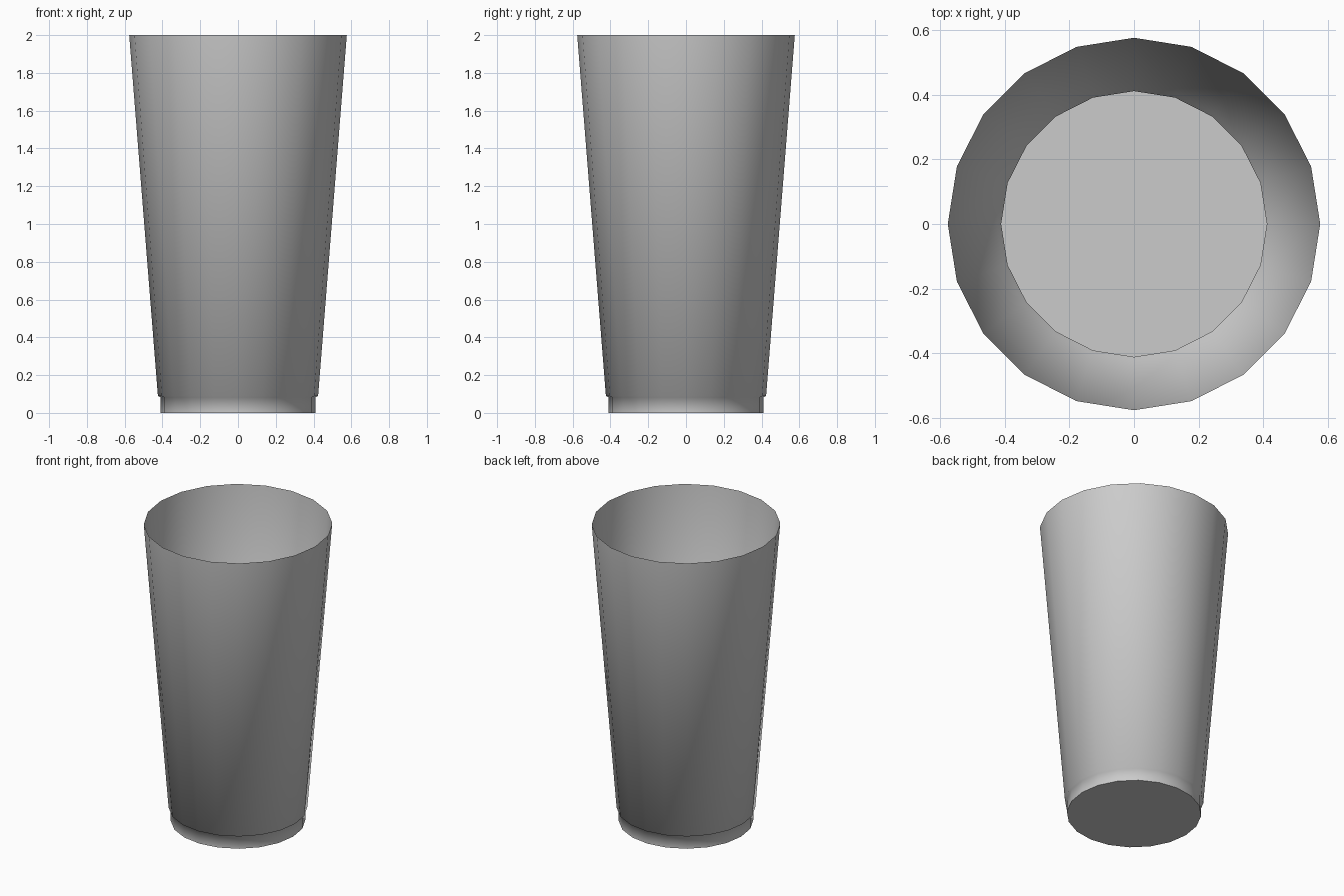
import bpy, bmesh
from math import cos, sin, tau, radians

if "Cube" in bpy.data.objects:
    bpy.data.objects.remove(bpy.data.objects["Cube"])

SIDES = 20
# Outer profile (radius, height): foot, small step, tapered wall
PROFILE = [(0.411, 0.0), (0.411, 0.083), (0.424, 0.089), (0.576, 2.0)]

bm = bmesh.new()
rings = [[bm.verts.new((r * cos(tau * i / SIDES), r * sin(tau * i / SIDES), z))
          for i in range(SIDES)] for r, z in PROFILE]

# Flat base
bm.faces.new(list(reversed(rings[0])))

# Thin wall, open at the top
for low, high in zip(rings, rings[1:]):
    for i in range(SIDES):
        j = (i + 1) % SIDES
        bm.faces.new((low[i], low[j], high[j], high[i]))

mesh = bpy.data.meshes.new("tumbler")
bm.to_mesh(mesh)
bm.free()
cup = bpy.data.objects.new("tumbler", mesh)
bpy.context.collection.objects.link(cup)

# Smooth wall with a crisp edge around the base
bpy.context.view_layer.objects.active = cup
cup.select_set(True)
bpy.ops.object.shade_smooth_by_angle(angle=radians(75))
